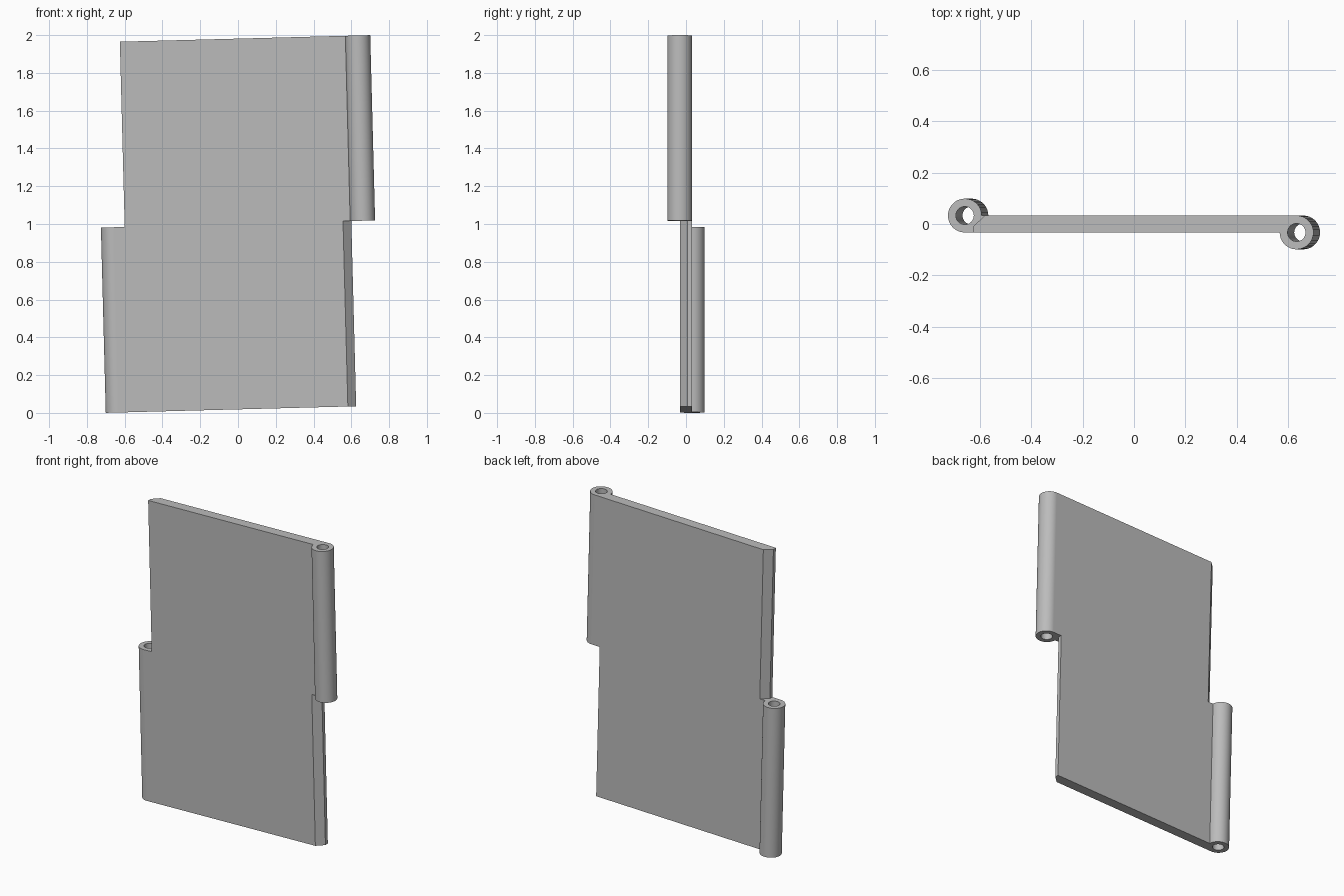
import bpy
import bmesh
from math import cos, sin, pi, radians
from mathutils import Matrix

old = bpy.data.objects.get("Cube")
if old:
    bpy.data.objects.remove(old)

HALF = 0.981       # half of the leaf height
T = 0.033          # half of the leaf thickness
EDGE = 0.60        # free edge of the leaf
PIN = 0.66         # barrel centre
R, HOLE = 0.066, 0.035

metal = bpy.data.materials.new("plain grey metal")
metal.use_nodes = True
grey = (0.5, 0.5, 0.5, 1)
metal.diffuse_color = grey
metal.node_tree.nodes["Principled BSDF"].inputs["Base Color"].default_value = grey


def make_object(name, bm):
    mesh = bpy.data.meshes.new(name)
    bmesh.ops.recalc_face_normals(bm, faces=bm.faces)
    bm.to_mesh(mesh)
    bm.free()
    mesh.materials.append(metal)
    obj = bpy.data.objects.new(name, mesh)
    bpy.context.collection.objects.link(obj)
    return obj


def leaf_half(name, side, z0):
    """Leaf with a rolled barrel on one end and a chamfer on the other."""
    steps = 27
    barrel = [(PIN + R * cos(a), -T + R * sin(a))
              for a in (pi + 1.5 * pi * i / steps for i in range(steps + 1))]
    profile = [(-EDGE, -T)] + barrel + [(-EDGE + 0.044, T), (-EDGE, -0.008)]
    bm = bmesh.new()
    face = bm.faces.new([bm.verts.new((side * x, side * y, z0)) for x, y in profile])
    ext = bmesh.ops.extrude_face_region(bm, geom=[face])
    top = [v for v in ext["geom"] if isinstance(v, bmesh.types.BMVert)]
    bmesh.ops.translate(bm, verts=top, vec=(0, 0, HALF))
    return make_object(name, bm)


def combine(target, other, operation):
    mod = target.modifiers.new(operation.lower(), "BOOLEAN")
    mod.operation = operation
    mod.solver = "EXACT"
    mod.object = other
    bpy.context.view_layer.objects.active = target
    bpy.ops.object.modifier_apply(modifier=mod.name)
    bpy.data.objects.remove(other)


def pin_cutter(side):
    bm = bmesh.new()
    bmesh.ops.create_cone(
        bm, cap_ends=True, segments=32, radius1=HOLE, radius2=HOLE, depth=HALF + 0.2,
        matrix=Matrix.Translation((side * PIN, -side * T, side * HALF / 2)))
    cutter = make_object("pin_cutter", bm)
    cutter.hide_render = True
    return cutter


# Two opposite halves joined into one leaf, each barrel bored for its pin
leaf = leaf_half("hinge_leaf", 1, 0)
lower = leaf_half("lower_half", -1, -HALF)
for part, side in ((leaf, 1), (lower, -1)):
    combine(part, pin_cutter(side), "DIFFERENCE")
combine(leaf, lower, "UNION")

# Remove the seam between the halves
bm = bmesh.new()
bm.from_mesh(leaf.data)
bmesh.ops.remove_doubles(bm, verts=bm.verts, dist=0.0001)
bmesh.ops.dissolve_limit(bm, angle_limit=radians(0.5), verts=bm.verts, edges=bm.edges)
bm.to_mesh(leaf.data)
bm.free()

# Smooth barrels, flat leaf faces
bpy.ops.object.select_all(action="DESELECT")
leaf.select_set(True)
bpy.context.view_layer.objects.active = leaf
bpy.ops.object.shade_smooth_by_angle(angle=radians(30))
weighted = leaf.modifiers.new("weighted_normals", "WEIGHTED_NORMAL")
weighted.keep_sharp = True

# Slight lean of the whole leaf
leaf.rotation_euler = (0, radians(-1.5), 0)
leaf.location = (0, 0, 1)
